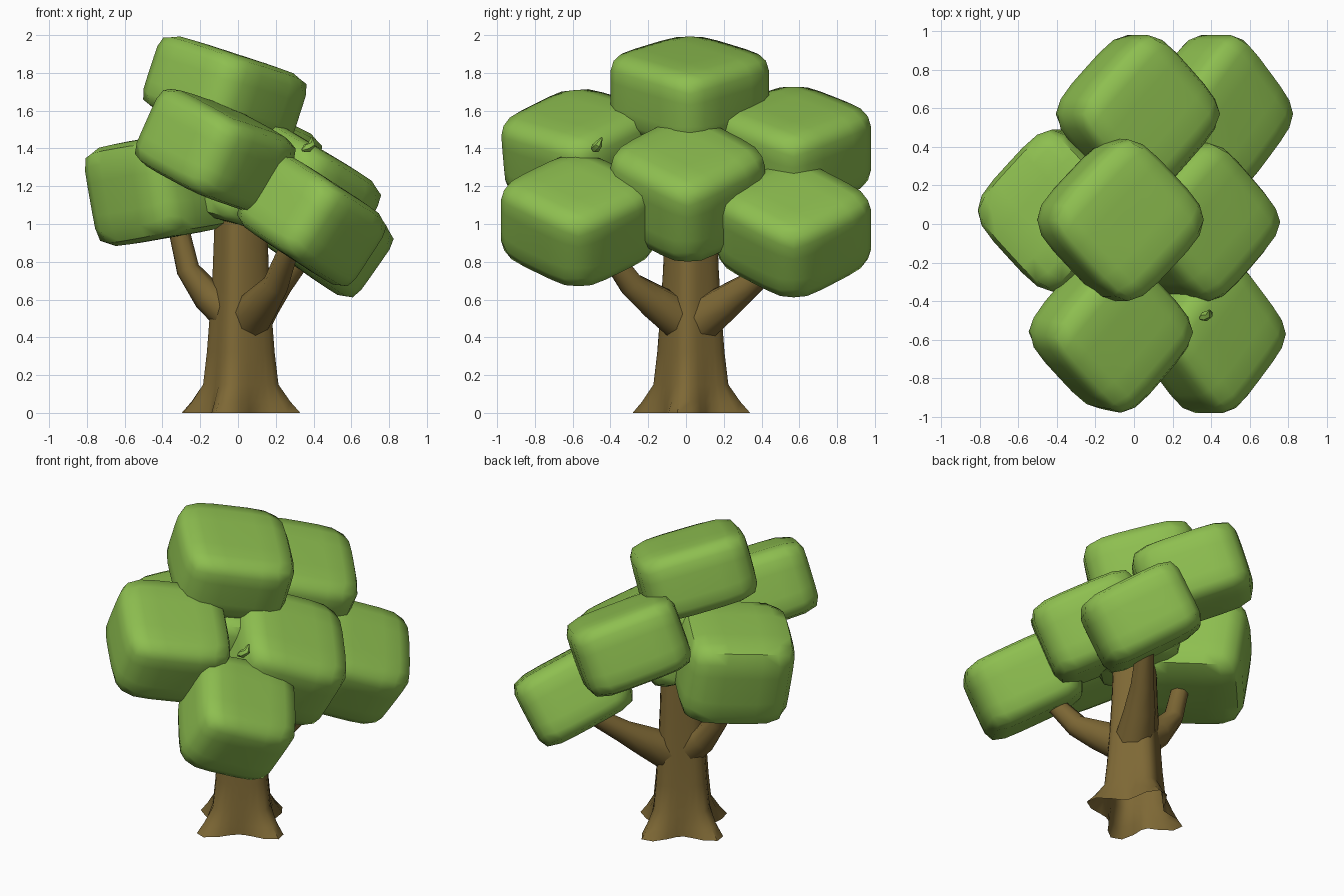
import bpy, bmesh, math
from mathutils import Matrix, Vector

if "Cube" in bpy.data.objects:
    bpy.data.objects.remove(bpy.data.objects["Cube"])


def material(name, rgb):
    m = bpy.data.materials.new(name)
    m.diffuse_color = (*rgb, 1)
    m.use_nodes = True
    m.node_tree.nodes["Principled BSDF"].inputs["Base Color"].default_value = m.diffuse_color
    return m


LEAF = material("leaf green", (0.27, 0.52, 0.08))
BARK = material("bark brown", (0.21, 0.14, 0.036))


def finish(name, bm, mat, angle):
    bmesh.ops.recalc_face_normals(bm, faces=bm.faces)
    me = bpy.data.meshes.new(name)
    bm.to_mesh(me)
    bm.free()
    me.materials.append(mat)
    ob = bpy.data.objects.new(name, me)
    bpy.context.collection.objects.link(ob)
    bpy.ops.object.select_all(action='DESELECT')
    ob.select_set(True)
    bpy.context.view_layer.objects.active = ob
    bpy.ops.object.shade_smooth_by_angle(angle=math.radians(angle))
    return ob


def clump(name, centre, tilt, reach=(0.41, 0.41, 0.22), roll=0, p=4.5, q=7):
    """Rounded box standing on a diamond plan, tipped about the y axis.
    reach: half diagonals of the diamond and half thickness."""
    bm = bmesh.new()
    bmesh.ops.create_cube(bm, size=2)
    bmesh.ops.subdivide_edges(bm, edges=bm.edges[:], cuts=5, use_grid_fill=True)
    corner = 2 ** (0.5 - 1 / p)
    for v in bm.verts:
        x, y, z = (abs(c) for c in v.co)
        v.co /= ((x ** p + y ** p) ** (q / p) + z ** q) ** (1 / q)
    bm.transform(Matrix.Translation(centre)
                 @ Matrix.Rotation(math.radians(roll), 4, 'X')
                 @ Matrix.Rotation(math.radians(tilt), 4, 'Y')
                 @ Matrix.Diagonal((reach[0] / corner, reach[1] / corner, reach[2], 1))
                 @ Matrix.Rotation(math.radians(45), 4, 'Z'))
    finish(name, bm, LEAF, 50)


def skin(bm, rings, bottom=True):
    """Join rings of points into a tube."""
    loops = [[bm.verts.new(p) for p in r] for r in rings]
    n = len(loops[0])
    for a, b in zip(loops, loops[1:]):
        for i in range(n):
            j = (i + 1) % n
            bm.faces.new((a[i], a[j], b[j], b[i]))
    if bottom:
        bm.faces.new(loops[0][::-1])
    bm.faces.new(loops[-1])


def tube(name, points, radii, mat, sides=8):
    pts = [Vector(p) for p in points]
    rings = []
    for i, p in enumerate(pts):
        d = pts[min(i + 1, len(pts) - 1)] - pts[max(i - 1, 0)]
        q = d.to_track_quat('Z', 'Y')
        rings.append([p + q @ Vector((radii[i] * math.cos(t), radii[i] * math.sin(t), 0))
                      for t in (2 * math.pi * k / sides for k in range(sides))])
    bm = bmesh.new()
    skin(bm, rings)
    finish(name, bm, mat, 50)


# Foliage: seven tipped clumps and a core that closes the gaps
clump("top_foliage", (-0.07, 0.02, 1.70), 18, (0.415, 0.42, 0.21))
clump("right_foliage", (0.315, 0.01, 1.18), 31, (0.41, 0.41, 0.25))
clump("front_upper_foliage", (-0.12, -0.56, 1.385), 24, (0.40, 0.41, 0.225), 5)
clump("back_upper_foliage", (0.02, 0.57, 1.40), 24, (0.40, 0.41, 0.225))
clump("front_lower_foliage", (0.39, -0.57, 1.02), 33, (0.365, 0.41, 0.23))
clump("back_lower_foliage", (0.425, 0.57, 0.97), 35, (0.37, 0.41, 0.23))
clump("left_foliage", (-0.40, 0.07, 1.195), -10, (0.39, 0.42, 0.27))
clump("core_foliage", (0.02, 0.02, 1.24), 15, (0.32, 0.32, 0.24))

# Trunk: four root lobes that flare at the ground, open underneath
LOBES = (-10, 80, 171, 251)
LEVELS = ((0, 0.17, 0.155), (0.06, 0.17, 0.10), (0.15, 0.165, 0.04),
          (0.32, 0.152, 0.032), (0.52, 0.14, 0.028), (0.75, 0.13, 0.022), (1.3, 0.115, 0.015))
rings = []
for z, r, flare in LEVELS:
    ring = []
    for k in range(28):
        t = 360 * k / 28
        d = min(abs((t - a + 180) % 360 - 180) for a in LOBES)
        rad = r + flare * math.exp(-(d / 24) ** 2)
        ring.append((0.015 + rad * math.cos(math.radians(t)),
                     0.025 + rad * math.sin(math.radians(t)), z))
    rings.append(ring)
bm = bmesh.new()
skin(bm, rings, bottom=False)
finish("trunk", bm, BARK, 50)

# Branches reaching into the lower clumps
tube("front_branch", [(0.05, -0.02, 0.49), (0.13, -0.17, 0.59), (0.2, -0.29, 0.68), (0.29, -0.46, 0.92)],
     (0.12, 0.095, 0.07, 0.05), BARK)
tube("back_branch", [(0.06, 0.08, 0.49), (0.14, 0.22, 0.59), (0.22, 0.34, 0.68), (0.36, 0.54, 0.85)],
     (0.12, 0.095, 0.07, 0.05), BARK)
tube("left_branch", [(-0.03, 0.03, 0.52), (-0.16, 0.04, 0.62), (-0.265, 0.05, 0.76), (-0.32, 0.06, 1.0)],
     (0.11, 0.085, 0.062, 0.055), BARK)

# Small sprig above the front lower clump
tube("sprig", [(0.34, -0.49, 1.39), (0.365, -0.48, 1.40), (0.39, -0.465, 1.42), (0.39, -0.445, 1.46)],
     (0.008, 0.026, 0.022, 0.004), LEAF, 6)
